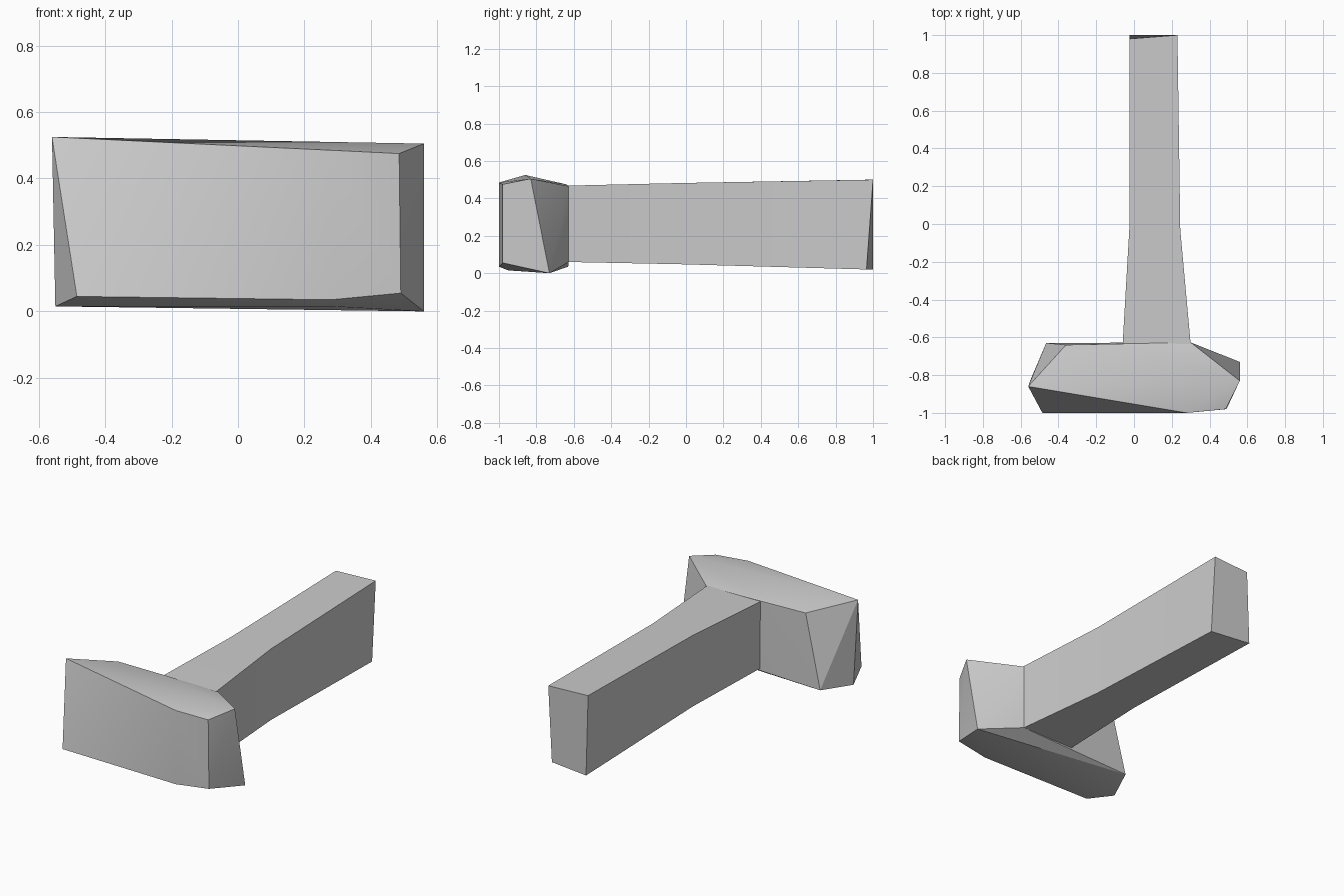
import bpy
import bmesh

# Remove the default cube only
default_cube = bpy.data.objects.get("Cube")
if default_cube:
    bpy.data.objects.remove(default_cube, do_unlink=True)


def make_material(name, colour):
    material = bpy.data.materials.new(name)
    material.use_nodes = True
    material.diffuse_color = colour
    shader = material.node_tree.nodes["Principled BSDF"]
    shader.inputs["Base Color"].default_value = colour
    return material


def finish(mesh_builder, name, material):
    """Turn a bmesh into a named object with crisp edges."""
    bmesh.ops.recalc_face_normals(mesh_builder, faces=mesh_builder.faces)
    mesh = bpy.data.meshes.new(name)
    mesh_builder.to_mesh(mesh)
    mesh_builder.free()
    mesh.materials.append(material)
    part = bpy.data.objects.new(name, mesh)
    bpy.context.collection.objects.link(part)
    bpy.ops.object.select_all(action="DESELECT")
    part.select_set(True)
    bpy.context.view_layer.objects.active = part
    bpy.ops.object.shade_smooth_by_angle(angle=0.35)
    return part


def hull(name, corners, material):
    """Faceted block wrapped around a few corner points."""
    bm = bmesh.new()
    for corner in corners:
        bm.verts.new(corner)
    result = bmesh.ops.convex_hull(bm, input=bm.verts)
    loose = [v for v in result["geom_interior"] if isinstance(v, bmesh.types.BMVert)]
    bmesh.ops.delete(bm, geom=loose, context="VERTS")
    return finish(bm, name, material)


def loft(name, sections, material):
    """Square bar through rectangular sections (y, left, right, low, high)."""
    bm = bmesh.new()
    rings = []
    for y, left, right, low, high in sections:
        outline = [(left, low), (right, low), (right, high), (left, high)]
        rings.append([bm.verts.new((x, y, z)) for x, z in outline])
    for ring, following in zip(rings, rings[1:]):
        for i in range(len(ring)):
            j = (i + 1) % len(ring)
            bm.faces.new((ring[i], ring[j], following[j], following[i]))
    bm.faces.new(rings[0])
    bm.faces.new(rings[-1])
    # Skew the free end slightly
    rings[-1][1].co.y -= 0.035
    rings[-1][3].co.y -= 0.02
    return finish(bm, name, material)


grey = make_material("plain grey", (0.6, 0.6, 0.6, 1.0))

# Striking head: front outline, outer ridge, then back and underside
front_face = [(-0.485, -1.0, 0.045), (0.28, -1.0, 0.035),
              (0.49, -0.98, 0.055), (0.485, -0.98, 0.475), (0.28, -1.0, 0.485)]
outer_corners = [(-0.56, -0.86, 0.525), (0.56, -0.83, 0.505),
                 (0.56, -0.73, 0.0), (-0.55, -0.83, 0.015), (0.28, -0.95, 0.015)]
back_face = [(-0.36, -0.64, 0.475), (-0.06, -0.64, 0.475), (0.3, -0.627, 0.465),
             (0.3, -0.627, 0.06), (-0.06, -0.64, 0.06), (-0.465, -0.63, 0.035)]
hull("hammer_head", front_face + outer_corners + back_face, grey)

# Handle: flared where it leaves the head
loft("handle", [
    (-0.7, -0.04, 0.28, 0.1, 0.43),
    (-0.635, -0.06, 0.3, 0.06, 0.468),
    (-0.03, -0.025, 0.245, 0.048, 0.482),
    (1.0, -0.025, 0.23, 0.02, 0.5),
], grey)
